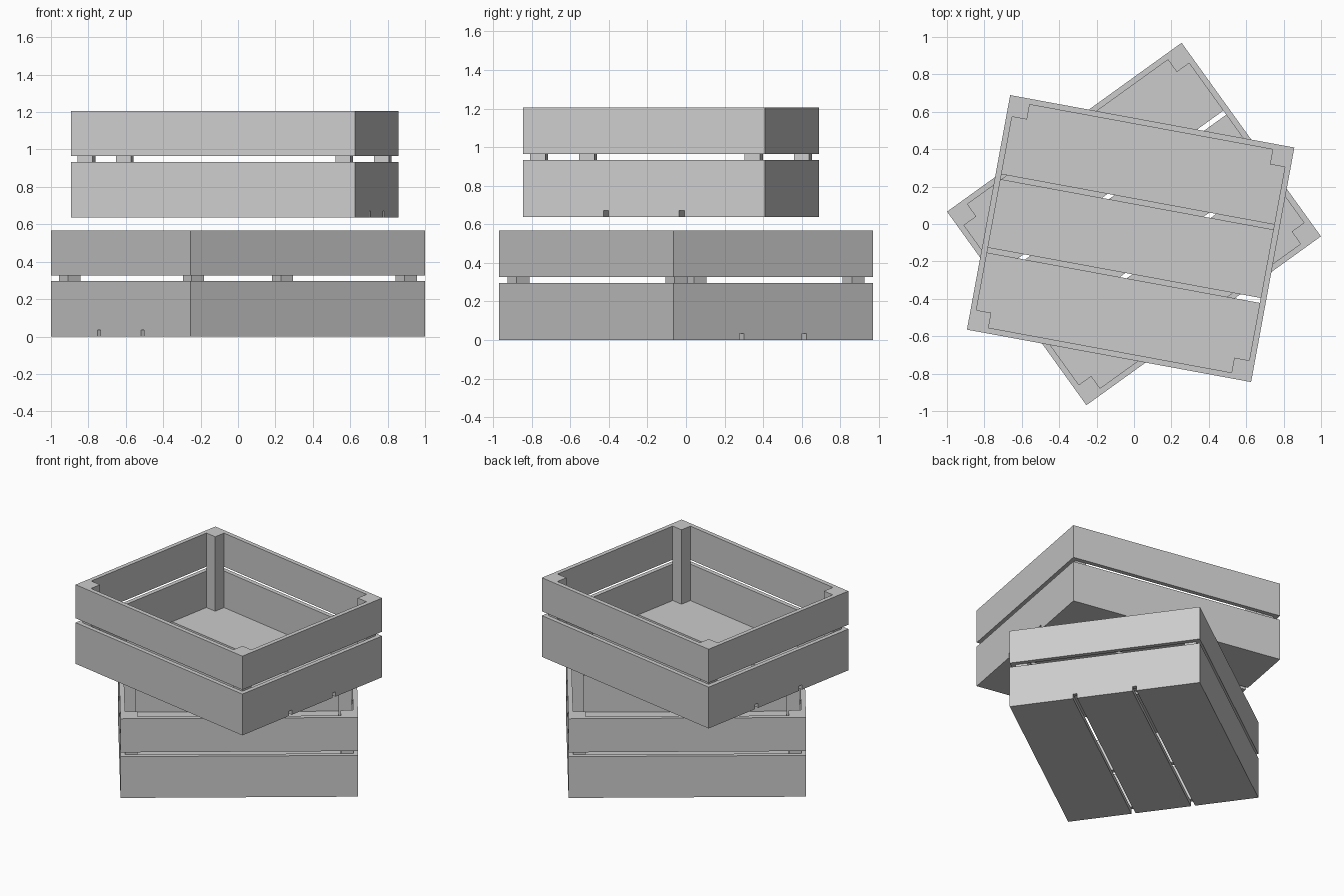
import bpy, math

if "Cube" in bpy.data.objects:
    bpy.data.objects.remove(bpy.data.objects["Cube"])

L, W = 1.545, 1.275            # crate footprint
WALL, POST = 0.031, 0.112      # wall thickness, inner reach of corner posts
FLOOR = 0.034                  # floor slat thickness
LOW, MID, TOP = 0.296, 0.327, 0.568   # lower frame top, upper frame bottom, rim


def box(name, parent, lo, hi):
    c = [(a + b) / 2 for a, b in zip(lo, hi)]
    bpy.ops.mesh.primitive_cube_add(size=1, location=(0, 0, 0))
    ob = bpy.context.object
    ob.name = name
    for v in ob.data.vertices:
        v.co = [c[i] + v.co[i] * (hi[i] - lo[i]) for i in range(3)]
    ob.parent = parent
    return ob


def frame(name, parent, z0, z1):
    # rectangular outline with a hole whose corners step in around the posts
    x, y = L / 2, W / 2
    outer = [(x, y), (-x, y), (-x, -y), (x, -y)]
    xi, yi, xp, yp = x - WALL, y - WALL, x - POST, y - POST
    inner = []
    for sx, sy in ((1, 1), (-1, 1), (-1, -1), (1, -1)):
        step = [(sx * xi, sy * yp), (sx * xp, sy * yp), (sx * xp, sy * yi)]
        inner += step if sx * sy > 0 else step[::-1]
    cu = bpy.data.curves.new(name, 'CURVE')
    cu.dimensions = '2D'
    cu.fill_mode = 'BOTH'
    cu.extrude = (z1 - z0) / 2
    for loop in (outer, inner):
        sp = cu.splines.new('POLY')
        sp.points.add(len(loop) - 1)
        for p, (px, py) in zip(sp.points, loop):
            p.co = (px, py, 0, 1)
        sp.use_cyclic_u = True
        sp.use_smooth = False
    ob = bpy.data.objects.new(name, cu)
    bpy.context.collection.objects.link(ob)
    bpy.ops.object.select_all(action='DESELECT')
    ob.select_set(True)
    bpy.context.view_layer.objects.active = ob
    bpy.ops.object.convert(target='MESH')
    ob = bpy.context.object
    ob.name = name
    ob.location.z = (z0 + z1) / 2
    ob.parent = parent


def crate(prefix, loc, angle):
    root = bpy.data.objects.new(prefix, None)
    bpy.context.collection.objects.link(root)
    root.location = loc
    root.rotation_euler.z = math.radians(angle)
    # three floor slats running the full length
    for y0, y1 in ((-W / 2, -0.213), (-0.186, 0.186), (0.213, W / 2)):
        box(prefix + "_floor_slat", root, (-L / 2, y0, 0), (L / 2, y1, FLOOR))
    # lower and upper side boards
    frame(prefix + "_lower_boards", root, FLOOR, LOW)
    frame(prefix + "_upper_boards", root, MID, TOP)
    # corner posts seen in the gap between the boards
    for sx in (-1, 1):
        for sy in (-1, 1):
            xs = sorted((sx * (L / 2 - WALL), sx * (L / 2 - POST)))
            ys = sorted((sy * (W / 2 - WALL), sy * (W / 2 - POST)))
            box(prefix + "_corner_post", root, (xs[0], ys[0], LOW), (xs[1], ys[1], MID))


crate("bottom_crate", (0, 0, 0), 35.75)
crate("top_crate", (-0.018, -0.078, 0.637), -10.45)
